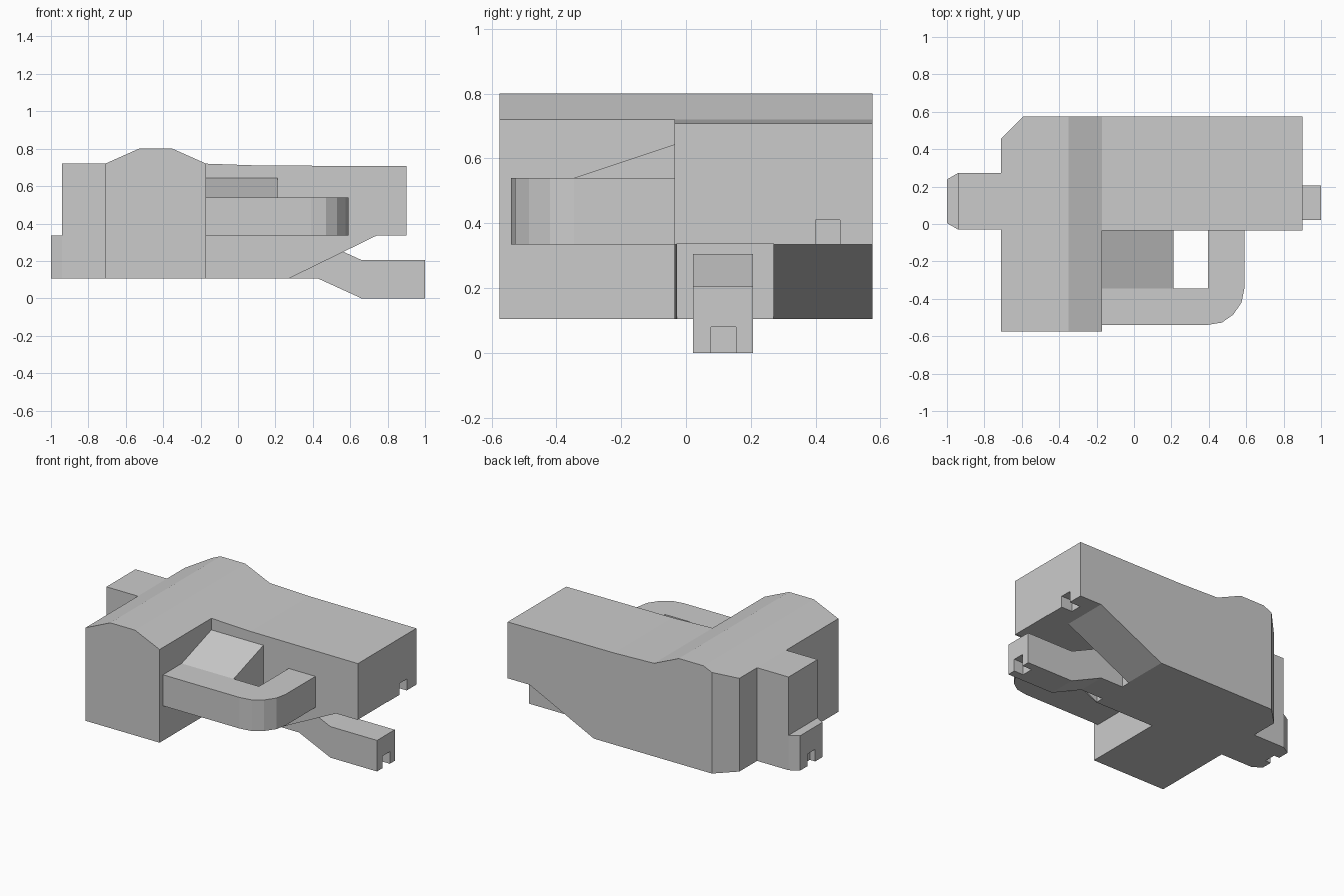
import bpy, bmesh
from mathutils import Vector

if "Cube" in bpy.data.objects:
    bpy.data.objects.remove(bpy.data.objects["Cube"])


def prism(name, pts, lo, hi, axis='z'):
    """Extrude a 2D outline from lo to hi along an axis (outline uses the other two axes)."""
    place = {'x': lambda a, b, t: (t, a, b),
             'y': lambda a, b, t: (a, t, b),
             'z': lambda a, b, t: (a, b, t)}[axis]
    bm = bmesh.new()
    face = bm.faces.new([bm.verts.new(place(a, b, lo)) for a, b in pts])
    new = bmesh.ops.extrude_face_region(bm, geom=[face])['geom']
    bmesh.ops.translate(bm, verts=[v for v in new if isinstance(v, bmesh.types.BMVert)],
                        vec=Vector(place(0, 0, hi - lo)))
    bmesh.ops.recalc_face_normals(bm, faces=bm.faces)
    mesh = bpy.data.meshes.new(name)
    bm.to_mesh(mesh)
    bm.free()
    obj = bpy.data.objects.new(name, mesh)
    bpy.context.collection.objects.link(obj)
    return obj


def box(name, x0, x1, y0, y1, z0, z1):
    return prism(name, [(x0, y0), (x1, y0), (x1, y1), (x0, y1)], z0, z1)


def cut(obj, *bounds):
    """Subtract a box from an object."""
    cutter = box("cutter", *bounds)
    cutter.hide_render = True
    mod = obj.modifiers.new("cut", 'BOOLEAN')
    mod.operation, mod.solver, mod.object = 'DIFFERENCE', 'EXACT', cutter
    bpy.context.view_layer.objects.active = obj
    bpy.ops.object.modifier_apply(modifier=mod.name)
    bpy.data.objects.remove(cutter)


# Main body: side profile with a raised hump and sloped underside
body = prism("main_body", [(-.71, .105), (-.71, .72), (-.53, .8), (-.35, .8), (-.17, .72),
                           (.12, .71), (.9, .707), (.9, .335), (.74, .335), (.27, .105)],
             -.575, .575, 'y')

# Chamfer on the back left corner
bm = bmesh.new()
bm.from_mesh(body.data)
res = bmesh.ops.bisect_plane(bm, geom=bm.verts[:] + bm.edges[:] + bm.faces[:],
                             plane_co=(-.71, .457, 0), plane_no=(-1, 1, 0), clear_outer=True)
bmesh.ops.holes_fill(bm, edges=[e for e in bm.edges if e.is_boundary])
bmesh.ops.recalc_face_normals(bm, faces=bm.faces)
bm.to_mesh(body.data)
bm.free()

# Open front right corner, hollow underneath for the arm, small port on the right end
cut(body, -.17, 1.2, -.8, -.035, -.2, 1.2)
cut(body, .265, .95, -.027, .27, 0, .337)
cut(body, .82, 1.0, .4, .475, .3, .41)

# Left extension and its tapered lug
box("left_block", -.94, -.70, -.03, .273, .105, .72)
lug = prism("left_lug", [(-.94, -.03), (-.94, .273), (-1, .238), (-1, .005)], .105, .335)
cut(lug, -1.1, -.96, .08, .16, .0, .185)

# Side handle with a rounded outer corner
prism("side_handle", [(-.18, -.54), (.39, -.54), (.47, -.527), (.53, -.485), (.575, -.42),
                      (.59, -.345), (.59, -.03), (.395, -.03), (.395, -.345), (-.18, -.345)],
      .335, .54)

# Sloped wedge between handle and body
prism("handle_wedge", [(-.345, .335), (-.345, .54), (-.03, .645), (-.03, .335)], -.18, .21, 'x')

# Lower arm, stepping down to the right
arm = prism("lower_arm", [(.25, .105), (.43, .105), (.66, 0), (1, 0), (1, .205), (.66, .205),
                          (.44, .305), (.25, .305)], .022, .207, 'y')
cut(arm, .93, 1.1, .077, .155, -.1, .08)
